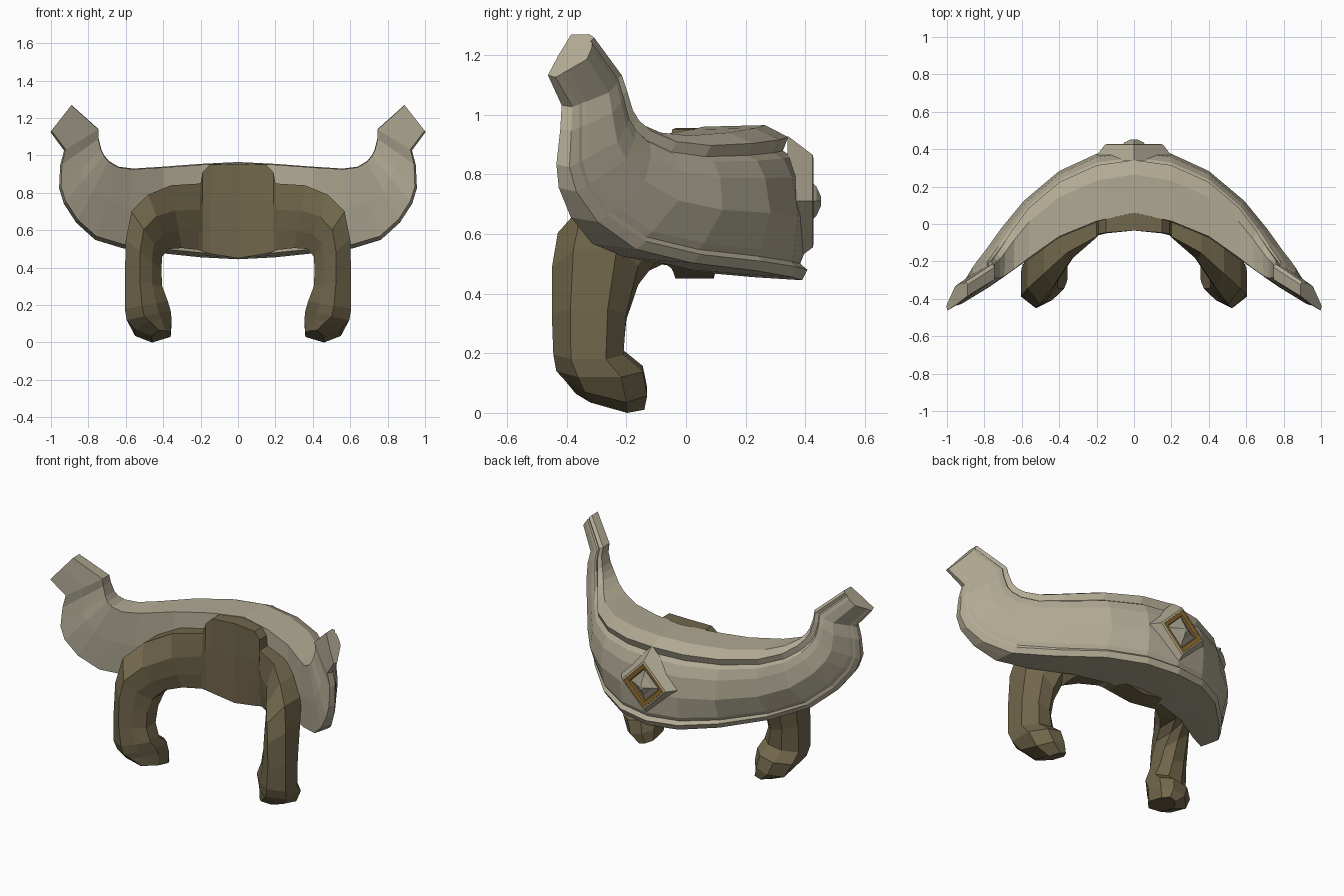
import bpy
import bmesh
from math import cos, sin, pi
from mathutils import Vector

cube = bpy.data.objects.get("Cube")
if cube:
    bpy.data.objects.remove(cube, do_unlink=True)


def make_material(name, rgb):
    mat = bpy.data.materials.new(name)
    mat.use_nodes = True
    color = (*rgb, 1.0)
    mat.diffuse_color = color
    mat.node_tree.nodes["Principled BSDF"].inputs["Base Color"].default_value = color
    return mat


pale = make_material("pale stone", (.44, .40, .295))
bronze = make_material("dark bronze", (.165, .135, .07))
gold = make_material("dull gold", (.26, .14, .026))
gem_grey = make_material("gem grey", (.38, .355, .27))


def finish(name, bm, mat):
    bmesh.ops.recalc_face_normals(bm, faces=bm.faces[:])
    mesh = bpy.data.meshes.new(name)
    bm.to_mesh(mesh)
    bm.free()
    mesh.materials.append(mat)
    obj = bpy.data.objects.new(name, mesh)
    bpy.context.collection.objects.link(obj)
    return obj


def skin(bm, rings):
    """Join matching closed rings of vertices with quads."""
    for a, b in zip(rings, rings[1:]):
        n = len(a)
        for i in range(n):
            j = (i + 1) % n
            bm.faces.new((a[i], a[j], b[j], b[i]))


def mirrored_sweep(name, stations, section, place, mat):
    """Sweep a section through the stations of one half and mirror it."""
    bm = bmesh.new()
    rings = [[bm.verts.new(place(st, s, d)) for s, d in section] for st in stations]
    skin(bm, rings)
    bm.faces.new(rings[-1])
    obj = finish(name, bm, mat)
    mirror = obj.modifiers.new("Mirror", 'MIRROR')
    mirror.use_clip = True
    return obj


def diamond(name, layers, mat, close=True):
    """Stack of upright diamond outlines (radius, y) on the back."""
    bm = bmesh.new()
    rings = []
    for r, y in layers:
        rings.append([bm.verts.new((r * cos(k * pi / 2), y, .71 + r * sin(k * pi / 2)))
                      for k in range(4)])
    skin(bm, rings)
    if close:
        bm.faces.new(rings[-1])
    return finish(name, bm, mat)


# Horned plate: upper x, z, lower x, z, thickness, forward shift
plate_stations = [
    (0, .965, 0, .46, .34, 0),
    (.2, .955, .2, .47, .36, 0),
    (.4, .94, .4, .49, .35, 0),
    (.56, .93, .61, .515, .32, -.03),
    (.64, .94, .76, .56, .26, -.045),
    (.69, .97, .86, .65, .205, -.05),
    (.715, 1.0, .925, .75, .17, -.045),
    (.73, 1.03, .95, .83, .145, -.035),
    (.745, 1.09, .945, .95, .12, -.025),
    (.745, 1.14, .925, 1.03, .11, -.035),
    (.89, 1.27, 1.0, 1.13, .10, -.025),
]
# Section runs from the lower front edge, round the stepped back, to the top
plate_section = [
    (.02, 0), (-.01, .5), (-.03, .97), (.04, 1.02), (.08, .95), (.13, .98),
    (.4, 1), (.66, .95), (.79, .87), (.83, .78), (.92, .83), (.96, .72),
    (1, .6), (.99, 0), (.5, -.03),
]


def place_plate(st, s, d):
    ux, uz, lx, lz, thick, shift = st
    x = lx + (ux - lx) * s
    # The back rounds off towards the lower edge at the outer ends
    d *= 1 - 1.6 * max(0, .4 - s) * x * x
    y = .06 - .5 * max(x, 0) ** 1.5 + shift + thick * d
    return Vector((x, y, lz + (uz - lz) * s))


mirrored_sweep("horned_plate", plate_stations, plate_section, place_plate, pale)

# Arched brace with legs: outer x, z, inner x, z, front y, depth
brace_stations = [
    (0, .955, 0, .45, -.035, .16),
    (.15, .95, .15, .475, -.05, .17),
    (.19, .91, .19, .485, -.06, .18),
    (.2, .85, .21, .495, -.075, .19),
    (.36, .84, .30, .505, -.19, .27),
    (.48, .79, .37, .50, -.34, .33),
    (.57, .70, .405, .46, -.43, .34),
    (.60, .55, .41, .39, -.45, .29),
    (.605, .35, .405, .30, -.45, .25),
    (.605, .18, .375, .22, -.445, .235),
    (.595, .12, .36, .17, -.435, .29),
    (.55, .035, .355, .10, -.41, .28),
    (.46, 0, .36, .03, -.37, .23),
]
brace_section = [(0, .42), (.27, .16), (.6, 0), (1, .25), (1, .75), (.65, 1), (.25, 1), (0, .8)]


def place_brace(st, s, d):
    ox, oz, ix, iz, front, depth = st
    z = iz + (oz - iz) * s
    # The sole of each foot rises towards the front
    if z < .12:
        z += .07 * max(0, .75 - d)
    # The front is flat in the middle and bevelled on the legs
    if d < .5:
        d *= min(1, (ox / .5) ** 2)
    return Vector((ix + (ox - ix) * s, front + depth * d, z))


mirrored_sweep("arched_brace", brace_stations, brace_section, place_brace, bronze)

# Diamond boss with a recessed gold rim and a faceted gem on the back
diamond("boss", [(.22, .34), (.155, .425), (.14, .428), (.138, .41)], pale)
diamond("boss_rim", [(.141, .412), (.139, .427), (.106, .424), (.1, .411)], gold, close=False)
diamond("gem", [(.102, .412), (.06, .426), (.05, .437), (.015, .453)], gem_grey)
